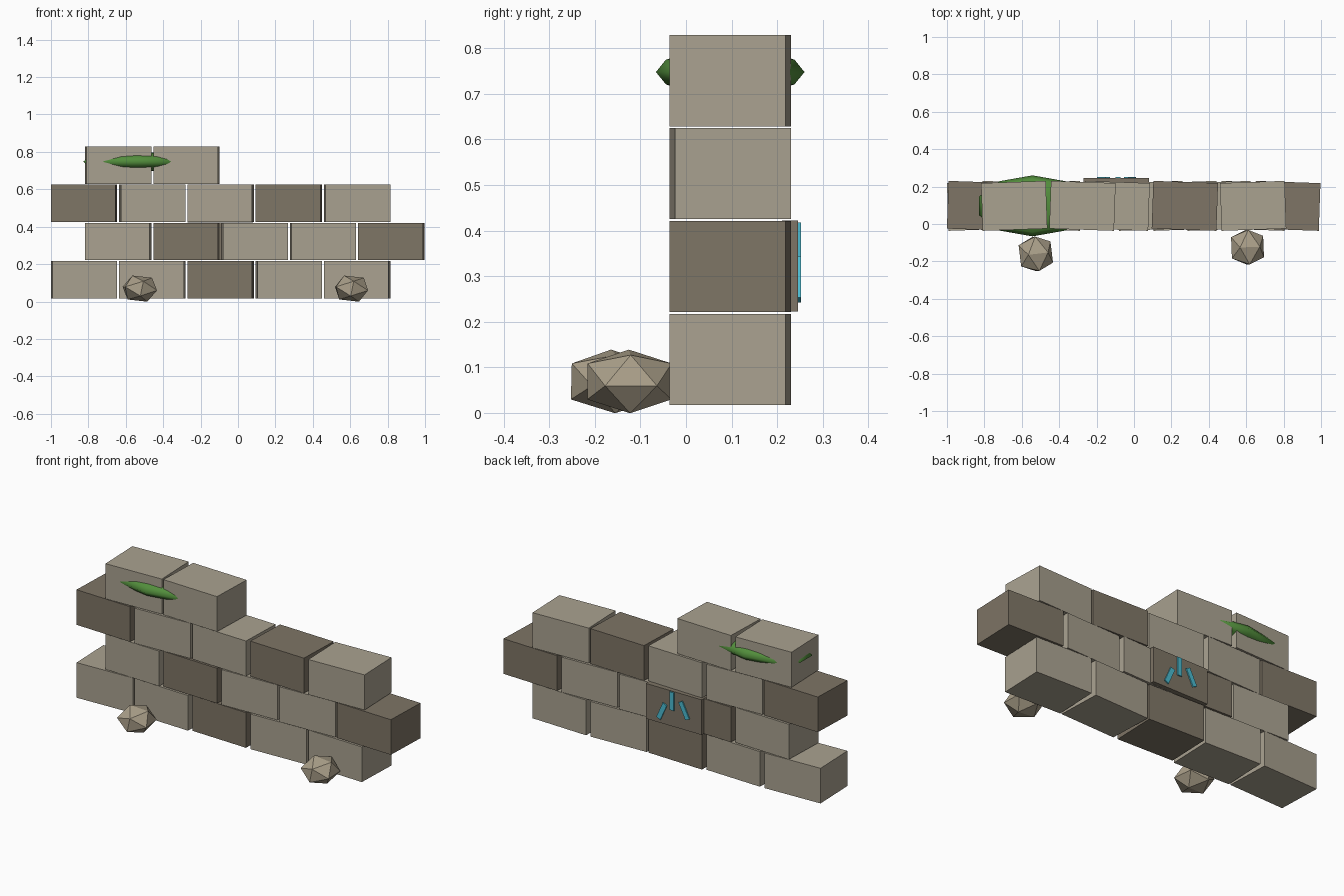
import bpy, bmesh, math
from mathutils import Matrix, Vector

cube = bpy.data.objects.get("Cube")
if cube:
    bpy.data.objects.remove(cube, do_unlink=True)


def material(name, rgb):
    m = bpy.data.materials.new(name)
    m.use_nodes = True
    color = (*rgb, 1)
    m.diffuse_color = color
    m.node_tree.nodes["Principled BSDF"].inputs["Base Color"].default_value = color
    return m


LIGHT = material("light_stone", (0.40, 0.36, 0.28))
DARK = material("dark_stone", (0.21, 0.178, 0.133))
RUBBLE = material("rubble_stone", (0.40, 0.345, 0.25))
MOSS = material("moss_green", (0.085, 0.27, 0.045))
GLOW = material("rune_cyan", (0.07, 0.50, 0.64))


def add_object(name, bm, mat):
    mesh = bpy.data.meshes.new(name)
    bmesh.ops.recalc_face_normals(bm, faces=bm.faces[:])
    bm.to_mesh(mesh)
    bm.free()
    mesh.materials.append(mat)
    ob = bpy.data.objects.new(name, mesh)
    bpy.context.collection.objects.link(ob)
    return ob


def add_box(name, size, center, mat, turn=0, axis="Z"):
    bm = bmesh.new()
    bmesh.ops.create_cube(bm, size=1, matrix=Matrix.Diagonal((*size, 1)))
    ob = add_object(name, bm, mat)
    ob.location = center
    ob.rotation_euler["XYZ".index(axis)] = turn
    return ob


# Staggered courses of bricks, each turned slightly left (+) or right (-)
PITCH, COURSE, DEPTH = 0.365, 0.204, 0.255
MID_Y = 0.097
turns = ["+--+-", "--++-", "-+--+", "+-"]
dark_bricks = {(0, 2), (1, 1), (1, 4), (2, 0), (2, 3)}
for row, signs in enumerate(turns):
    start = -0.823 + (row % 2) * PITCH / 2
    for col, sign in enumerate(signs):
        turn = math.radians(2 if sign == "+" else -2)
        add_box(f"brick_{row}_{col}", (0.346, DEPTH, 0.2),
                (start + col * PITCH, MID_Y, 0.117 + row * COURSE),
                DARK if (row, col) in dark_bricks else LIGHT, turn)

# Dark slab on the back with three glowing strokes
add_box("rune_slab", (0.35, 0.035, 0.2), (-0.095, 0.228, 0.322), DARK)
strokes = [((-0.086, 0.418), (-0.086, 0.315)),
           ((-0.042, 0.338), (-0.002, 0.248)),
           ((-0.140, 0.378), (-0.185, 0.288))]
for i, (top, bottom) in enumerate(strokes):
    a, b = Vector(top), Vector(bottom)
    d, mid = a - b, (a + b) / 2
    add_box(f"rune_stroke_{i}", (0.027, 0.009, d.length), (mid.x, 0.248, mid.y),
            GLOW, math.atan2(d.x, d.y), "Y")

# Flat moss clump growing through the top course
bm = bmesh.new()
bmesh.ops.create_uvsphere(bm, u_segments=10, v_segments=6, radius=1,
                          matrix=Matrix.Diagonal((0.3, 0.163, 0.054, 1)))
for f in bm.faces:
    f.smooth = True
moss = add_object("moss_clump", bm, MOSS)
moss.location = (-0.543, MID_Y, 0.748)


# Squashed icosahedron rocks, hulled from three golden rectangles
def add_rock(name, center, turn):
    g, k = (1 + math.sqrt(5)) / 2, 0.057
    bm = bmesh.new()
    for s in (-1, 1):
        for t in (-g, g):
            for corner in ((s, 0, t), (0, t, s), (t, s, 0)):
                bm.verts.new(Vector(corner) * k)
    bmesh.ops.convex_hull(bm, input=bm.verts[:])
    tilt = Matrix.Rotation(0.15, 4, "Y")
    squash = Matrix.Diagonal((0.94, 1, 0.7, 1))
    bmesh.ops.transform(bm, verts=bm.verts[:],
                        matrix=Matrix.Rotation(turn, 4, "Z") @ squash @ tilt)
    rock = add_object(name, bm, RUBBLE)
    rock.location = center


add_rock("left_rock", (0.607, -0.124, 0.069), 0.04)
add_rock("right_rock", (-0.525, -0.160, 0.069), 0.12)
